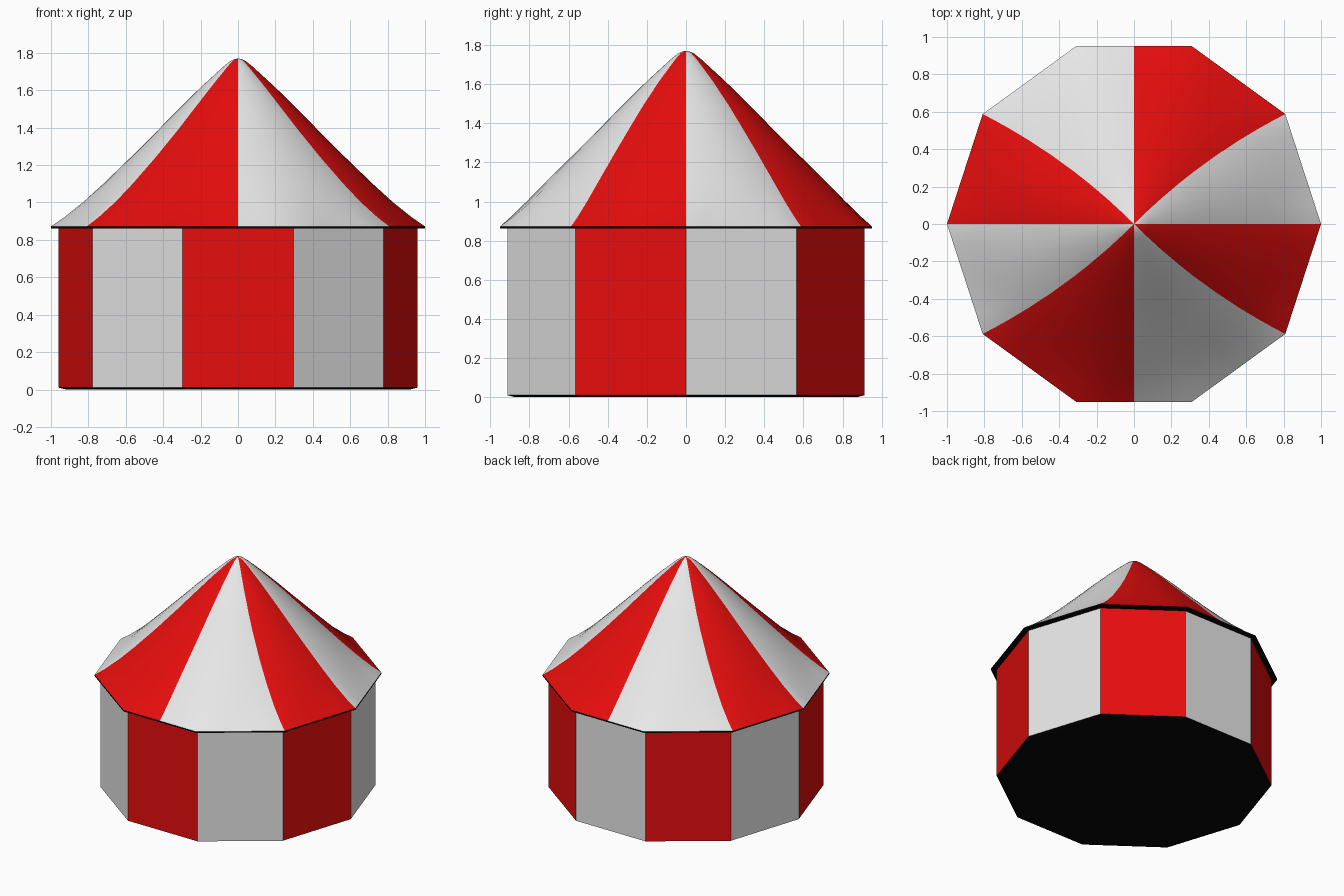
import bpy, bmesh
from math import cos, sin, pi, radians

cube = bpy.data.objects.get("Cube")
if cube:
    bpy.data.objects.remove(cube, do_unlink=True)

SIDES = 10


def material(name, color):
    m = bpy.data.materials.new(name)
    m.use_nodes = True
    m.diffuse_color = color
    m.node_tree.nodes["Principled BSDF"].inputs["Base Color"].default_value = color
    return m


MATERIALS = [material("canvas white", (0.8, 0.8, 0.8, 1)),
             material("canvas red", (0.8, 0.004, 0.004, 1)),
             material("underside black", (0.002, 0.002, 0.002, 1))]
WHITE, RED, BLACK = range(3)


def loft(name, rings, color_rule, tip=None, cap_top=False):
    """Skin closed rings from bottom to top; color_rule(level, column)."""
    bm = bmesh.new()
    loops = [[bm.verts.new(p) for p in ring] for ring in rings]
    n = len(loops[0])
    for level, (low, high) in enumerate(zip(loops, loops[1:])):
        for i in range(n):
            j = (i + 1) % n
            f = bm.faces.new((low[i], low[j], high[j], high[i]))
            f.material_index = color_rule(level, i)
    bm.faces.new(loops[0][::-1]).material_index = BLACK
    if tip:
        peak = bm.verts.new(tip)
        for i in range(n):
            f = bm.faces.new((loops[-1][i], loops[-1][(i + 1) % n], peak))
            f.material_index = color_rule(len(loops), i)
    elif cap_top:
        bm.faces.new(loops[-1]).material_index = BLACK
    mesh = bpy.data.meshes.new(name)
    bm.to_mesh(mesh)
    bm.free()
    for m in MATERIALS:
        mesh.materials.append(m)
    obj = bpy.data.objects.new(name, mesh)
    bpy.context.collection.objects.link(obj)
    return obj


def decagon(r, z):
    return [(r * cos(2 * pi * i / SIDES), r * sin(2 * pi * i / SIDES), z)
            for i in range(SIDES)]


# Striped wall on a thin tapered black floor
loft("tent_wall", [decagon(0.92, 0), decagon(0.96, 0.01), decagon(0.96, 0.868)],
     lambda level, i: BLACK if level == 0 else (RED if i % 2 else WHITE),
     cap_top=True)

# Roof: eight stripes whose edges twist slightly, decagonal eave, round peak
STRIPE_EDGES = [0, 36, 90, 144, 180, 216, 270, 324, 360]
STEPS = 6


def roof_ring(r, z):
    t = 1 - r
    square = max(0, 1 - t / 0.35) ** 1.5
    ring = []
    for s in range(8):
        for k in range(STEPS):
            f = k / STEPS
            rim = STRIPE_EDGES[s] + f * (STRIPE_EDGES[s + 1] - STRIPE_EDGES[s])
            angle = radians(rim * (1 - t) + 45 * (s + f) * t)
            edge = cos(pi / SIDES) / cos(radians(rim % 36 - 18))
            radius = r * (1 - square + square * edge)
            ring.append((radius * cos(angle), radius * sin(angle), z))
    return ring


profile = [(1.0, 0.862), (1.0, 0.872), (0.93, 0.92), (0.83, 1.0), (0.72, 1.10),
           (0.57, 1.245), (0.425, 1.39), (0.33, 1.487), (0.2, 1.615),
           (0.08, 1.725), (0.04, 1.757), (0.018, 1.767)]
roof = loft("tent_roof", [roof_ring(r, z) for r, z in profile],
            lambda level, i: BLACK if level == 0 else (RED if i // STEPS % 2 else WHITE),
            tip=(0, 0, 1.77))

bpy.ops.object.select_all(action="DESELECT")
roof.select_set(True)
bpy.context.view_layer.objects.active = roof
bpy.ops.object.shade_smooth_by_angle(angle=radians(40))
